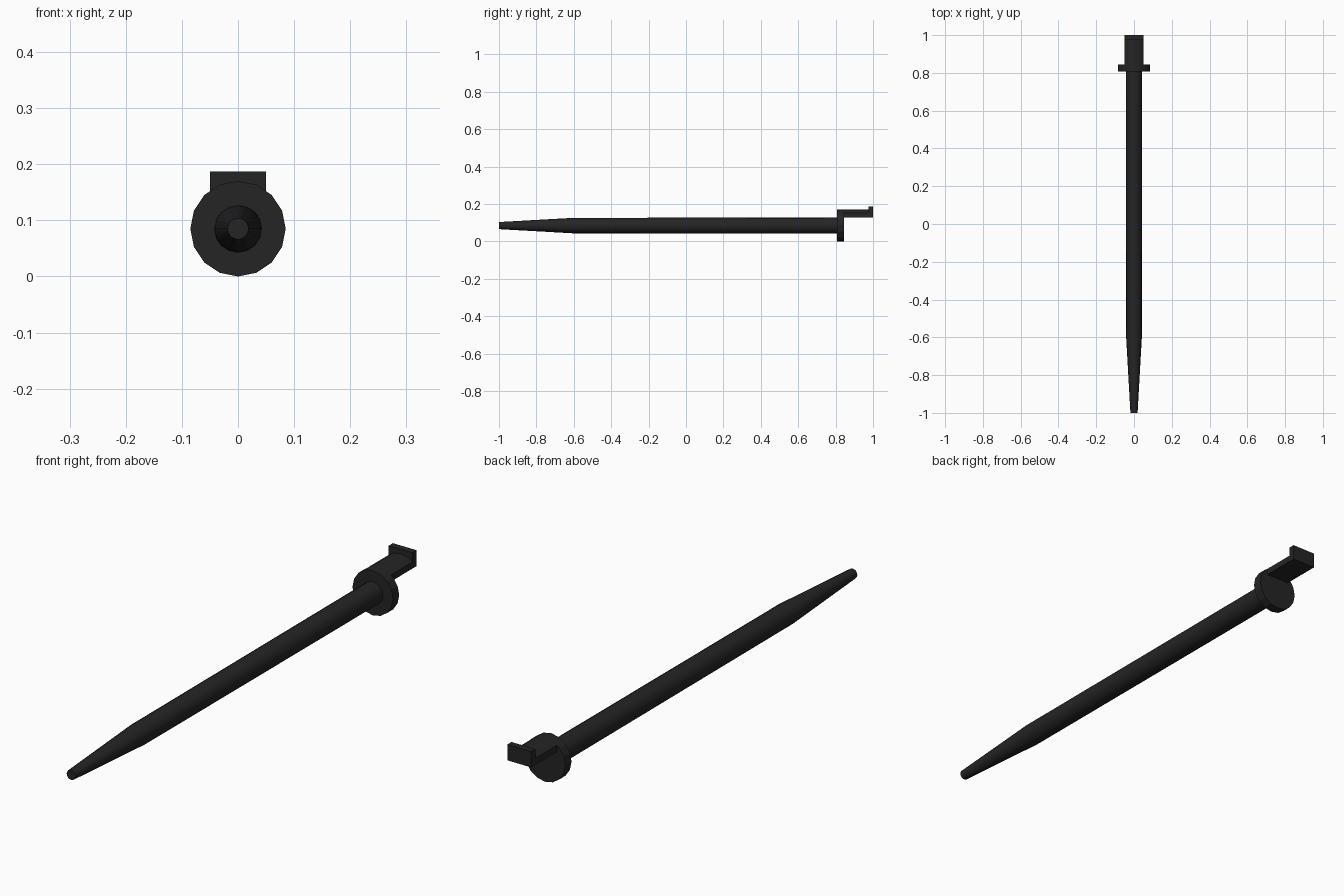
import bpy, bmesh, math

if "Cube" in bpy.data.objects:
    bpy.data.objects.remove(bpy.data.objects["Cube"])

CZ = 0.085  # height of the long axis

black = bpy.data.materials.new("matte black")
black.diffuse_color = (0.018, 0.018, 0.018, 1)
black.use_nodes = True
black.node_tree.nodes["Principled BSDF"].inputs["Base Color"].default_value = black.diffuse_color


def finish(name, bm, smooth=False):
    bmesh.ops.recalc_face_normals(bm, faces=bm.faces)
    me = bpy.data.meshes.new(name)
    bm.to_mesh(me)
    bm.free()
    me.materials.append(black)
    ob = bpy.data.objects.new(name, me)
    bpy.context.collection.objects.link(ob)
    if smooth:
        bpy.ops.object.select_all(action='DESELECT')
        ob.select_set(True)
        bpy.context.view_layer.objects.active = ob
        bpy.ops.object.shade_smooth_by_angle(angle=math.radians(40))
    return ob


def lathe(name, profile, sides, smooth=False):
    """Closed solid of revolution along y from (y, radius) rings."""
    bm = bmesh.new()
    rings = []
    for y, r in profile:
        rings.append([bm.verts.new((r * math.sin(2 * math.pi * i / sides), y,
                                    CZ + r * math.cos(2 * math.pi * i / sides)))
                      for i in range(sides)])
    for a, b in zip(rings, rings[1:]):
        for i in range(sides):
            j = (i + 1) % sides
            bm.faces.new((a[i], a[j], b[j], b[i]))
    bm.faces.new(rings[0])
    bm.faces.new(rings[-1])
    return finish(name, bm, smooth)


def extrude_y(name, outline, y0, y1):
    """Prism along y from an (x, z) outline."""
    bm = bmesh.new()
    a = [bm.verts.new((x, y0, z)) for x, z in outline]
    b = [bm.verts.new((x, y1, z)) for x, z in outline]
    bm.faces.new(a)
    bm.faces.new(b)
    for i in range(len(a)):
        j = (i + 1) % len(a)
        bm.faces.new((a[i], a[j], b[j], b[i]))
    return finish(name, bm)


# Tapered rod and its end disc
lathe("shaft", [(-1.0, 0.019), (-0.6, 0.0415), (0.82, 0.043)], 16, True)
lathe("collar_disc", [(0.808, 0.085), (0.845, 0.085)], 16)

# Tab continuing the top of the disc, with an upright lip at its end
extrude_y("tab", [(-0.05, 0.127), (0.05, 0.127), (0.05, 0.152),
                  (0.0325, 0.1635), (0, 0.17), (-0.0325, 0.1635),
                  (-0.05, 0.152)], 0.83, 0.98)
extrude_y("end_lip", [(-0.05, 0.127), (0.05, 0.127),
                      (0.05, 0.187), (-0.05, 0.187)], 0.975, 1.0)
